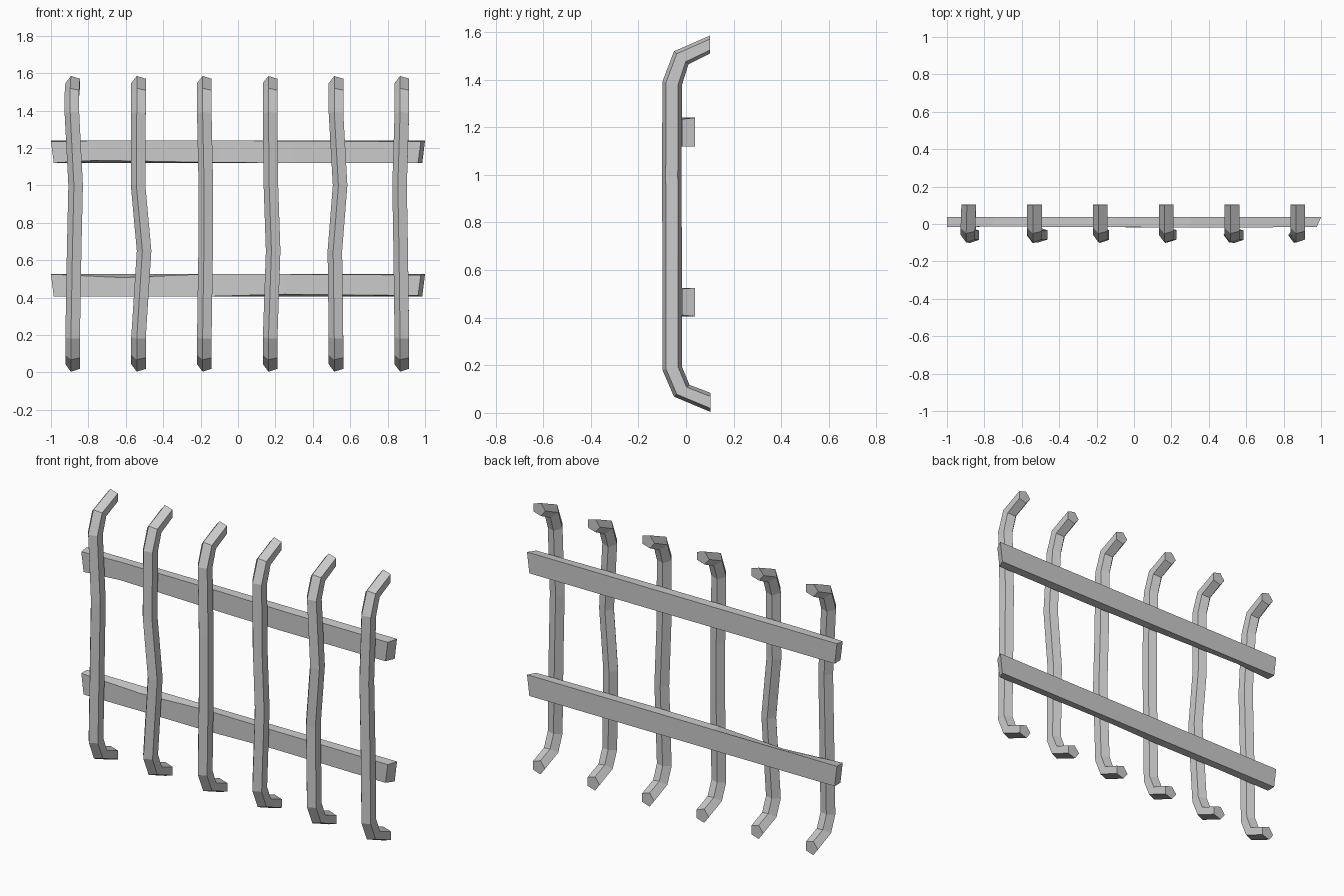
import bpy, bmesh, math

if "Cube" in bpy.data.objects:
    bpy.data.objects.remove(bpy.data.objects["Cube"])


def finish(bm, name):
    bmesh.ops.recalc_face_normals(bm, faces=bm.faces)
    mesh = bpy.data.meshes.new(name)
    bm.to_mesh(mesh)
    bm.free()
    obj = bpy.data.objects.new(name, mesh)
    bpy.context.collection.objects.link(obj)
    return obj


def loft(name, rings):
    """Skin a list of matching rings and cap both ends."""
    bm = bmesh.new()
    loops = [[bm.verts.new(p) for p in ring] for ring in rings]
    for a, b in zip(loops, loops[1:]):
        for i in range(len(a)):
            j = (i + 1) % len(a)
            bm.faces.new((a[i], a[j], b[j], b[i]))
    bm.faces.new(loops[0])
    bm.faces.new(loops[-1])
    return finish(bm, name)


# Bent pentagonal bars: path points (y, z) and the slope of each ring's depth axis
R = 0.043
PATH = [(0.103, 0.044, 0.0, 1.0), (-0.018, 0.093, -0.033, -0.023),
        (-0.058, 0.187, 0, 0), (-0.058, 0.65, 0, 0), (-0.060, 1.0, 0, 0),
        (-0.058, 1.385, 0, 0), (-0.020, 1.492, 0, 0), (0.1, 1.547, 0, 0)]
# Outward depth direction (y, z) at each path point, lengthened at the mitres
OUT = [(0, -0.98), (-0.8, -0.6), (-1, -0.17), (-1, 0), (-1, 0),
       (-1, 0.17), (-0.75, 0.66), (0, 0.92)]
# Sideways wobble of each bar at z = 0.65 and z = 1.0
WOBBLE = [(0.008, 0.016), (0.03, -0.002), (0.007, 0.008),
          (0.016, 0.004), (-0.006, 0.022), (-0.006, -0.012)]

for n, (low, high) in enumerate(WOBBLE):
    cx = -0.88 + n * 0.352
    shift = [0, 0, 0, low, high, 0, 0, 0]
    if n == 0:
        shift[5:7] = [-0.004, -0.004]
    rings = []
    for (y, z, _, _), (oy, oz), dx in zip(PATH, OUT, shift):
        ring = []
        for k in range(5):
            a = math.pi + k * math.tau / 5
            depth = R * math.sin(a) * -1
            ring.append((cx + dx + R * math.cos(a), y + oy * depth, z + oz * depth))
        rings.append(ring)
    loft(f"upright_bar_{n + 1}", rings)

# Slightly warped rails: (x, front top dz, front bottom dz, front dy)
RAILS = {
    "upper_rail": (1.12, 1.24, [(-1, -0.006, 0, 0), (-0.75, 0, 0.014, 0.002),
                                (-0.1, 0, 0.002, 0), (0.3, -0.003, 0, -0.004),
                                (1, -0.006, 0, 0)]),
    "lower_rail": (0.405, 0.525, [(-1, 0, 0, 0), (-0.62, -0.018, 0, 0.003),
                                  (-0.2, 0, 0, 0), (0.25, 0, 0.013, -0.004),
                                  (1, -0.004, 0.006, 0)]),
}
for name, (z0, z1, stations) in RAILS.items():
    rings = []
    for x, top, bottom, dy in stations:
        # Ends are cut at a slight angle
        cut = 0.015 * x if abs(x) == 1 else 0
        front = cut * 1.5 if x == 1 else 0
        rings.append([(x - front, -0.016 + dy, z1 + top), (x, 0.037, z1),
                      (x - cut, 0.037, z0), (x - cut - front, -0.016 + dy, z0 + bottom)])
    loft(name, rings)
